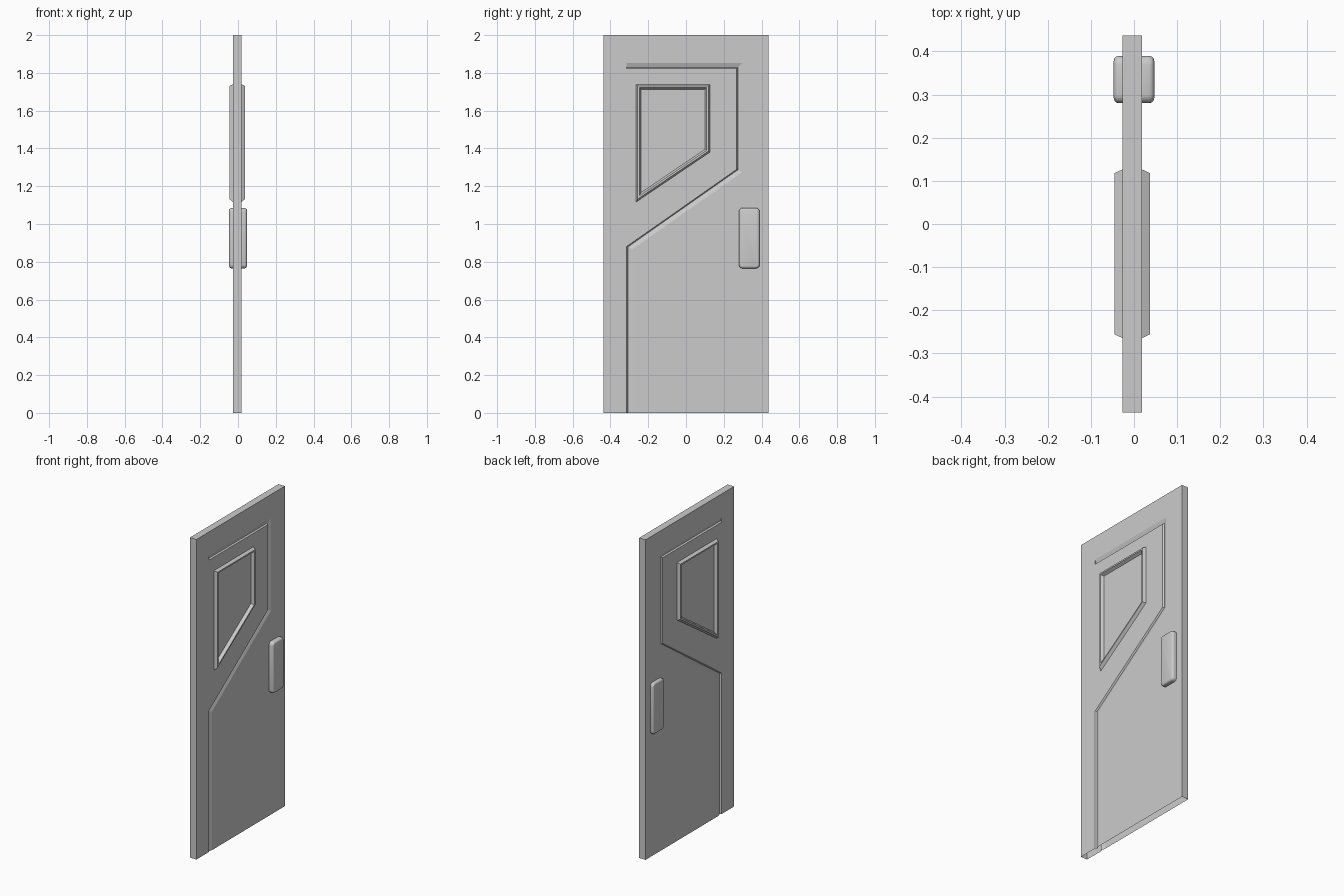
import bpy, bmesh, math
from mathutils import Vector

if "Cube" in bpy.data.objects:
    bpy.data.objects.remove(bpy.data.objects["Cube"])

CX, HALF = -0.004, 0.0225   # slab centre and half thickness


def loft(name, rings, cap_start=False, cap_end=False):
    """Skin a list of closed point rings into one mesh object."""
    bm = bmesh.new()
    vr = [[bm.verts.new(p) for p in r] for r in rings]
    n = len(rings[0])
    for a, b in zip(vr, vr[1:]):
        for i in range(n):
            j = (i + 1) % n
            bm.faces.new((a[i], a[j], b[j], b[i]))
    if cap_start:
        bm.faces.new(vr[0])
    if cap_end:
        bm.faces.new(vr[-1])
    bmesh.ops.recalc_face_normals(bm, faces=bm.faces)
    me = bpy.data.meshes.new(name)
    bm.to_mesh(me)
    bm.free()
    ob = bpy.data.objects.new(name, me)
    bpy.context.collection.objects.link(ob)
    return ob


def offset(pts, d, closed):
    """Mitred offset of a y-z polyline, to the left of travel."""
    pts = [Vector(p) for p in pts]
    n, out = len(pts), []
    for i, p in enumerate(pts):
        dirs = []
        if closed or i > 0:
            dirs.append((p - pts[i - 1]).normalized())
        if closed or i < n - 1:
            dirs.append((pts[(i + 1) % n] - p).normalized())
        norms = [Vector((-t.y, t.x)) for t in dirs]
        m = (norms[0] + norms[-1]).normalized()
        out.append(p + m * (d / m.dot(norms[0])))
    return out


def at_x(pts, x):
    return [(x, p[0], p[1]) for p in pts]


def rounded_rect(y0, y1, z0, z1, inset, radius, seg=4):
    r = radius - inset
    pts = []
    corners = ((y1 - radius, z1 - radius), (y0 + radius, z1 - radius),
               (y0 + radius, z0 + radius), (y1 - radius, z0 + radius))
    for k, (cy, cz) in enumerate(corners):
        for s in range(seg + 1):
            a = math.pi / 2 * (k + s / seg)
            pts.append((cy + r * math.cos(a), cz + r * math.sin(a)))
    return pts


# Door slab
slab = loft("door_slab", [[(CX + sx * HALF, sy * 0.437, z) for sx, sy in
            ((-1, -1), (1, -1), (1, 1), (-1, 1))] for z in (0, 2)], True, True)

groove = [(-0.315, 1.822), (0.267, 1.822), (0.267, 1.29), (-0.315, 0.882), (-0.315, -0.05)]
window = [(-0.265, 1.115), (0.127, 1.38), (0.127, 1.74), (-0.265, 1.74)]

for side, word in ((1, "right"), (-1, "left")):
    face = CX + side * HALF

    # Decorative groove cut into the slab
    section = ((0, 0.002), (0.007, -0.009), (0.036, 0.002))
    lines = [at_x(offset(groove, d, False), face + side * h) for d, h in section]
    cutter = loft("groove_cutter_" + word, list(zip(*lines)), True, True)
    cutter.hide_render = True
    cutter.hide_set(True)
    mod = slab.modifiers.new("groove_" + word, 'BOOLEAN')
    mod.operation = 'DIFFERENCE'
    mod.solver = 'EXACT'
    mod.object = cutter

    # Raised window frame
    profile = ((0, -0.001), (0.009, 0.0185), (0.018, 0.0185), (0.028, -0.001))
    loft("window_frame_" + word,
         [at_x(offset(window, d, True), face + side * h) for d, h in profile])

    # Rounded handle block
    bevel = 0.012
    rings = [at_x(rounded_rect(0.28, 0.39, 0.765, 1.085, 0, 0.02), face - side * 0.001)]
    for k in range(4):
        a = math.pi / 2 * k / 3
        ring = rounded_rect(0.28, 0.39, 0.765, 1.085, bevel * (1 - math.cos(a)), 0.02)
        rings.append(at_x(ring, side * (0.047 - bevel + bevel * math.sin(a))))
    handle = loft("handle_" + word, rings, False, True)
    bpy.ops.object.select_all(action='DESELECT')
    handle.select_set(True)
    bpy.context.view_layer.objects.active = handle
    bpy.ops.object.shade_smooth_by_angle(angle=math.radians(35))

# Bake the grooves and open the underside of the slab
dg = bpy.context.evaluated_depsgraph_get()
baked = bpy.data.meshes.new_from_object(slab.evaluated_get(dg))
slab.modifiers.clear()
slab.data = baked
bm = bmesh.new()
bm.from_mesh(baked)
under = [f for f in bm.faces if f.normal.z < -0.9 and f.calc_center_median().z < 0.001]
bmesh.ops.delete(bm, geom=under, context='FACES')
bm.to_mesh(baked)
bm.free()
for ob in [o for o in bpy.data.objects if o.name.startswith("groove_cutter")]:
    bpy.data.objects.remove(ob)
